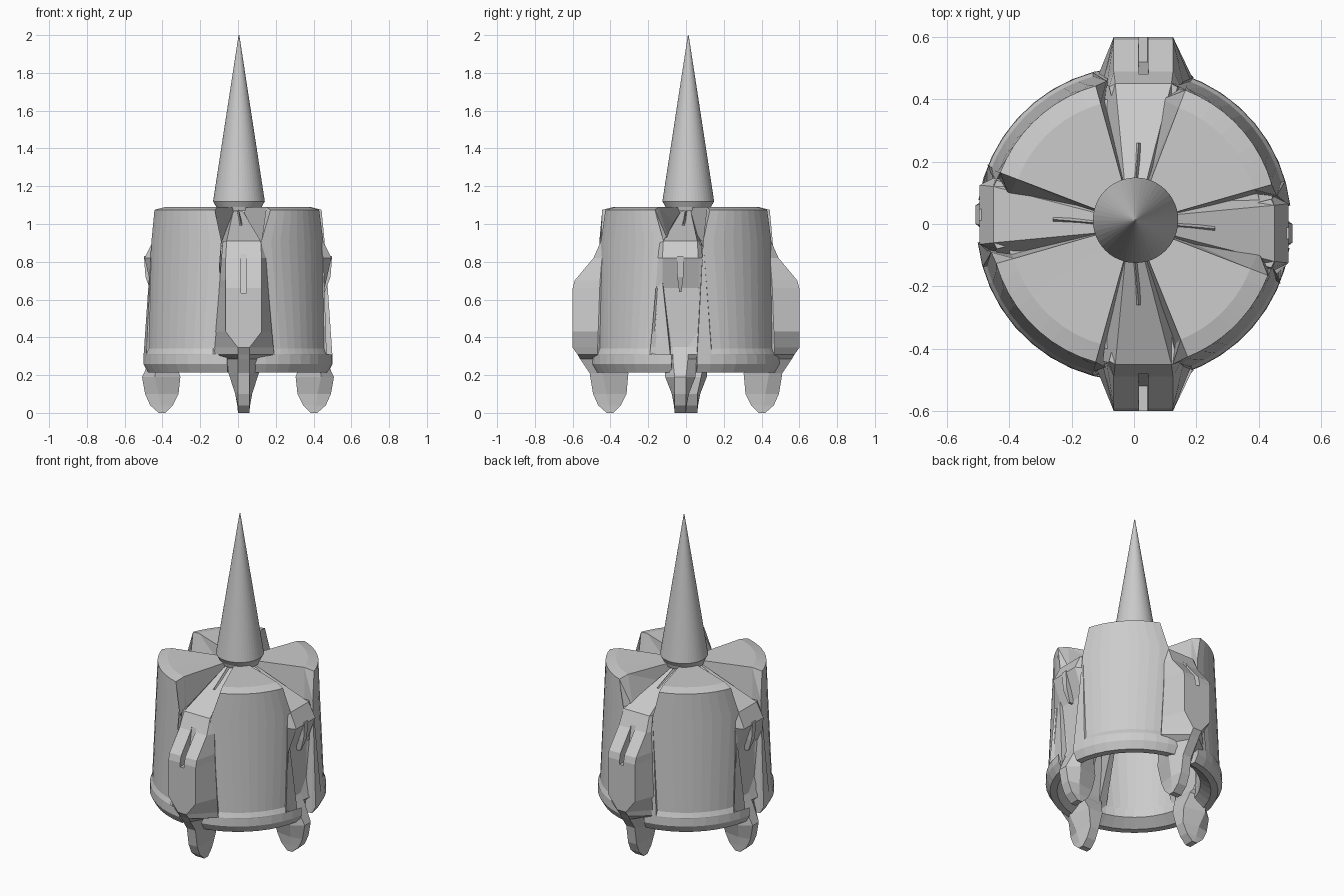
import bpy, bmesh, math
from mathutils import Vector

grey = bpy.data.materials.new("hull grey")
grey.diffuse_color = (0.6, 0.6, 0.6, 1)


def loft(name, sections):
    """Skin a list of equal-length point rings and cap both ends."""
    bm = bmesh.new()
    rings = [[bm.verts.new(p) for p in s] for s in sections]
    n = len(rings[0])
    for a, b in zip(rings, rings[1:]):
        for i in range(n):
            j = (i + 1) % n
            bm.faces.new((a[i], a[j], b[j], b[i]))
    caps = [bm.faces.new(rings[0]), bm.faces.new(rings[-1])]
    bmesh.ops.triangulate(bm, faces=caps)
    bmesh.ops.recalc_face_normals(bm, faces=bm.faces[:])
    me = bpy.data.meshes.new(name)
    bm.to_mesh(me)
    bm.free()
    me.materials.append(grey)
    ob = bpy.data.objects.new(name, me)
    bpy.context.collection.objects.link(ob)
    return ob


# Spire: a tall cone with a small turned-in base
N = 48
loft("spire", [[(0.005 + r * math.cos(2 * math.pi * i / N),
                 0.012 + r * math.sin(2 * math.pi * i / N), z) for i in range(N)]
               for r, z in ((0.115, 1.07), (0.12, 1.09), (0.137, 1.12), (0.002, 2.0))])

# Drum panels: four hollow sectors; the gaps narrow at the shoulder and widen again below
# profile: radius, height, share of the gap left open
profile = [(0.10, 1.088, 1), (0.40, 1.09, 1), (0.46, 1.075, 1), (0.467, 0.91, 0.7),
           (0.491, 0.34, 1), (0.503, 0.312, 0.98), (0.503, 0.308, 0.42), (0.505, 0.26, 0.42),
           (0.48, 0.215, 0.42), (0.44, 0.215, 0.42), (0.38, 0.26, 0.42), (0.38, 0.308, 0.42),
           (0.38, 0.32, 1), (0.41, 0.90, 0.6), (0.10, 0.96, 0.6)]
panels = {"front_right": (-68, -21, -90, 0), "back_right": (16, 69, 0, 90),
          "back_left": (105.5, 159, 90, 180), "front_left": (196, 254.5, 180, 270)}
STEPS = 9
for label, (start, end, axis0, axis1) in panels.items():
    sections = []
    for k in range(STEPS + 1):
        ring = []
        for r, z, g in profile:
            a0 = axis0 + (start - axis0) * g
            a1 = axis1 + (end - axis1) * g
            a = math.radians(a0 + (a1 - a0) * k / STEPS)
            ring.append((r * math.cos(a), r * math.sin(a), z))
        sections.append(ring)
    loft("drum_panel_" + label, sections)

# Legs: z, outer radius, half width, web radius, half width, inner radius, half width
foot = [(0.10, 0.492, 0.03, 0.42, 0.045, 0.315, 0.03),
        (0.04, 0.465, 0.03, 0.41, 0.034, 0.345, 0.03),
        (0.00, 0.42, 0.03, 0.40, 0.03, 0.385, 0.03)]
deep_leg = [(0.91, 0.45, 0.09, 0.44, 0.11, 0.36, 0.09),
            (0.82, 0.49, 0.095, 0.445, 0.118, 0.36, 0.09),
            (0.70, 0.59, 0.095, 0.455, 0.127, 0.36, 0.09),
            (0.66, 0.60, 0.095, 0.457, 0.13, 0.36, 0.09),
            (0.43, 0.60, 0.095, 0.465, 0.15, 0.36, 0.09),
            (0.345, 0.60, 0.03, 0.468, 0.158, 0.36, 0.09),
            (0.31, 0.575, 0.03, 0.47, 0.162, 0.35, 0.08),
            (0.285, 0.56, 0.03, 0.46, 0.09, 0.335, 0.07),
            (0.21, 0.51, 0.03, 0.44, 0.08, 0.305, 0.05)] + foot
flush_leg = [(0.91, 0.45, 0.09, 0.44, 0.11, 0.36, 0.09),
             (0.82, 0.495, 0.095, 0.45, 0.118, 0.36, 0.09),
             (0.66, 0.435, 0.095, 0.458, 0.13, 0.36, 0.09),
             (0.43, 0.43, 0.095, 0.465, 0.15, 0.36, 0.09),
             (0.35, 0.43, 0.04, 0.468, 0.158, 0.36, 0.09),
             (0.31, 0.45, 0.04, 0.47, 0.162, 0.35, 0.08),
             (0.285, 0.463, 0.04, 0.43, 0.09, 0.335, 0.07),
             (0.19, 0.508, 0.03, 0.44, 0.08, 0.305, 0.05)] + foot

legs = {"front": ((0, -1), (1, 0), 0.03, deep_leg), "back": ((0, 1), (1, 0), 0.03, deep_leg),
        "right": ((1, 0), (0, 1), -0.03, flush_leg), "left": ((-1, 0), (0, 1), 0.03, flush_leg)}
for label, (d, lat, off, table) in legs.items():
    d, lat = Vector((*d, 0)), Vector((*lat, 0))

    def at(r, s, z, shift=off):
        return d * r + lat * (shift + s) + Vector((0, 0, z))

    def box(r0, r1, hw, z):
        return [at(r0, -hw, z), at(r1, -hw, z), at(r1, hw, z), at(r0, hw, z)]

    leg = loft("leg_" + label, [[at(ro, -wo, z), at(ro, wo, z), at(rm, wm, z), at(ri, wi, z),
                                 at(ri, -wi, z), at(rm, -wm, z)]
                                for z, ro, wo, rm, wm, ri, wi in table])

    # Roof arm: sloping floor of the channel between two panels
    loft("roof_arm_" + label, [
        [at(0.45, -0.09, 0.91), at(0.45, 0.09, 0.91), at(0.44, 0.13, 0.87), at(0.44, -0.13, 0.87)],
        [at(0.08, -0.025, 1.07, 0), at(0.08, 0.025, 1.07, 0), at(0.08, 0.06, 0.97, 0), at(0.08, -0.06, 0.97, 0)]])
    # Thin rib near the spire end of the arm
    loft("arm_rib_" + label, [
        [at(0.26, -0.012, 0.985, off / 2), at(0.26, 0.012, 0.985, off / 2), at(0.26, 0, 1.0, off / 2)],
        [at(0.08, -0.008, 1.06, 0), at(0.08, 0.008, 1.06, 0), at(0.08, 0, 1.088, 0)]])

    if table is deep_leg:
        # Vertical slot sunk into the shoulder of the leg
        cutter = loft("slot_cutter_" + label, [box(0.48, 0.70, 0.016, 0.84), box(0.52, 0.70, 0.014, 0.635)])
        cutter.hide_render = True
        cutter.hide_viewport = True
        mod = leg.modifiers.new("slot", "BOOLEAN")
        mod.object = cutter
        mod.solver = "EXACT"
    else:
        # Narrow fin hanging below the shoulder
        loft("shoulder_fin_" + label, [box(0.42, 0.498, 0.018, 0.83), box(0.42, 0.49, 0.016, 0.72),
                                       box(0.42, 0.46, 0.006, 0.64)])
